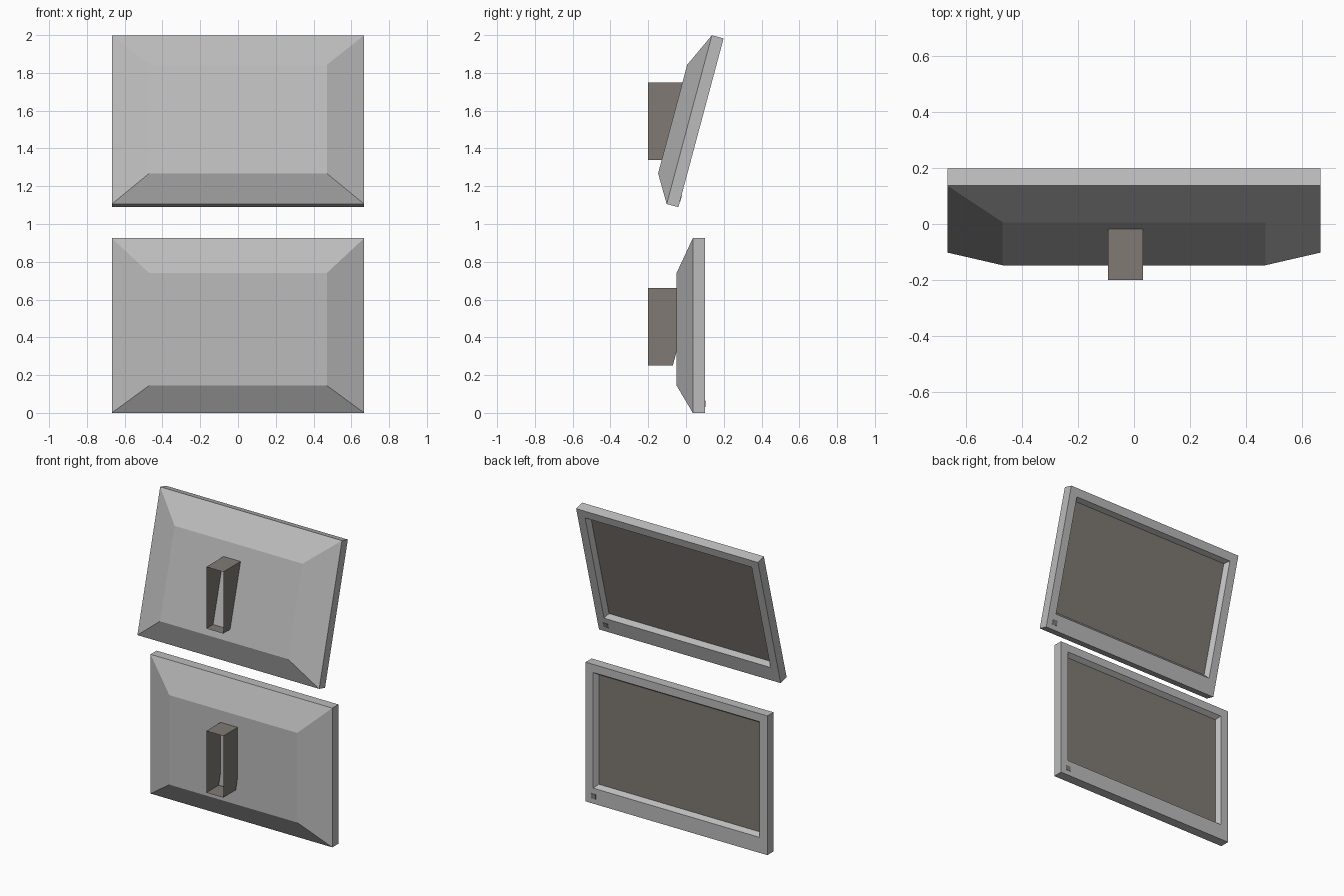
import bpy, bmesh, math
from mathutils import Matrix

if "Cube" in bpy.data.objects:
    bpy.data.objects.remove(bpy.data.objects["Cube"])


def material(name, rgb):
    m = bpy.data.materials.new(name)
    m.diffuse_color = (*rgb, 1)
    m.use_nodes = True
    m.node_tree.nodes["Principled BSDF"].inputs["Base Color"].default_value = m.diffuse_color
    return m


GREY = material("casing grey", (0.50, 0.50, 0.50))
DARK = material("dark warm grey", (0.215, 0.195, 0.175))


def make(name, bm, mats, matrix=Matrix()):
    me = bpy.data.meshes.new(name)
    bm.to_mesh(me)
    bm.free()
    for m in mats:
        me.materials.append(m)
    ob = bpy.data.objects.new(name, me)
    bpy.context.collection.objects.link(ob)
    ob.matrix_world = matrix
    return ob


def monitor(prefix, matrix):
    # Casing: rectangular rings (half width, z low, z high, y) from back panel to recessed screen
    rings = [(0.47, 0.145, 0.74, -0.05),
             (0.668, 0.0, 0.925, 0.036),
             (0.668, 0.0, 0.925, 0.10),
             (0.612, 0.103, 0.871, 0.10),
             (0.592, 0.123, 0.851, 0.07)]
    bm = bmesh.new()
    loops = [[bm.verts.new(p) for p in ((-w, y, a), (w, y, a), (w, y, b), (-w, y, b))]
             for w, a, b, y in rings]
    bm.faces.new(loops[0])
    for l0, l1 in zip(loops, loops[1:]):
        for i in range(4):
            j = (i + 1) % 4
            bm.faces.new((l0[i], l1[i], l1[j], l0[j]))
    screen = bm.faces.new(loops[-1][::-1])
    screen.material_index = 1
    bmesh.ops.recalc_face_normals(bm, faces=bm.faces)
    make(prefix + "_casing", bm, [GREY, DARK], matrix)

    # Small indicator plate in the lower corner of the bezel
    bm = bmesh.new()
    bmesh.ops.create_cube(bm, size=1, matrix=Matrix.Translation((0.61, 0.10, 0.049))
                          @ Matrix.Diagonal((0.036, 0.004, 0.033, 1)))
    make(prefix + "_indicator", bm, [DARK], matrix)


def bracket(name, z):
    # Open-ended rectangular sleeve with a slanted inner end
    x0, x1 = -0.093, 0.032
    bm = bmesh.new()
    outer, inner = [], []
    for x, h, y in ((x0, 0, -0.07), (x1, 0, -0.07), (x1, 0.41, 0.04), (x0, 0.41, 0.04)):
        outer.append(bm.verts.new((x, -0.2, z + h)))
        inner.append(bm.verts.new((x, y, z + h)))
    for i in range(4):
        j = (i + 1) % 4
        bm.faces.new((outer[i], inner[i], inner[j], outer[j]))
    make(name, bm, [DARK])


# Upright lower monitor and tilted upper monitor
monitor("lower_monitor", Matrix())
monitor("upper_monitor", Matrix.Translation((0, -0.137, 1.115))
        @ Matrix.Rotation(math.radians(-15), 4, 'X'))
bracket("lower_bracket", 0.25)
bracket("upper_bracket", 1.34)
